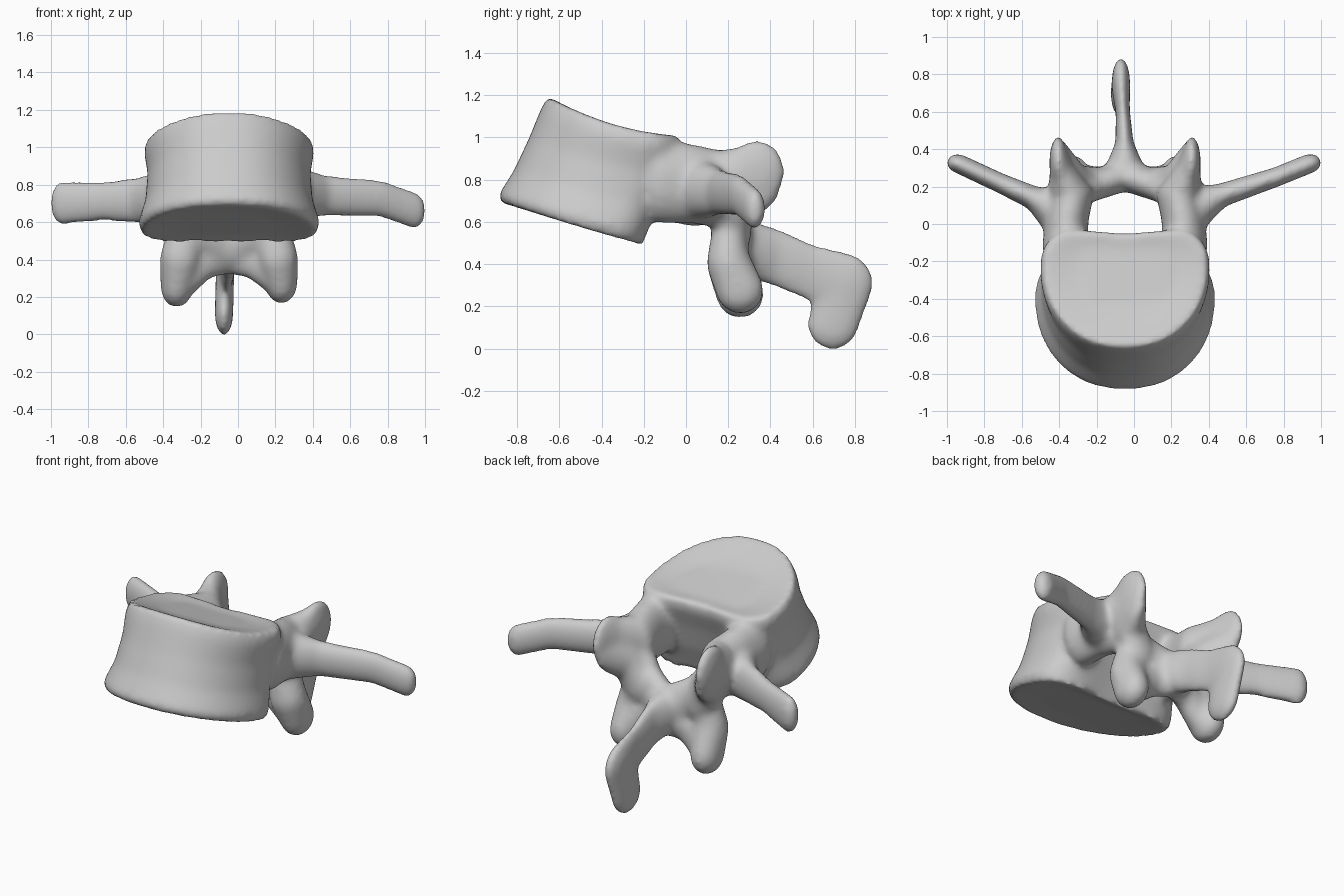
import bpy, bmesh
from math import sin, cos, pi, copysign
from mathutils import Vector

if "Cube" in bpy.data.objects:
    bpy.data.objects.remove(bpy.data.objects["Cube"], do_unlink=True)

CX = -0.048  # midline of the bone
SEG = 64

bone = bpy.data.materials.new("bone grey")
bone.use_nodes = True
bone.diffuse_color = (0.6, 0.6, 0.6, 1)
bone.node_tree.nodes["Principled BSDF"].inputs["Base Color"].default_value = (0.6, 0.6, 0.6, 1)


def add_object(name, bm):
    mesh = bpy.data.meshes.new(name)
    bmesh.ops.recalc_face_normals(bm, faces=bm.faces)
    bm.to_mesh(mesh)
    bm.free()
    mesh.materials.append(bone)
    ob = bpy.data.objects.new(name, mesh)
    bpy.context.collection.objects.link(ob)
    return ob


def limb(name, blobs):
    """Chain of ellipsoids (centre, radii), each pair wrapped in a convex hull."""
    bm = bmesh.new()
    for pair in zip(blobs, blobs[1:]):
        part = bmesh.new()
        for centre, radii in pair:
            made = bmesh.ops.create_icosphere(part, subdivisions=3, radius=1)["verts"]
            for v in made:
                v.co = Vector(centre) + v.co * Vector(radii)
        bmesh.ops.delete(part, geom=part.faces[:], context="FACES_ONLY")
        hull = bmesh.ops.convex_hull(part, input=part.verts)
        inner = [g for g in hull["geom_interior"] if isinstance(g, bmesh.types.BMVert)]
        bmesh.ops.delete(part, geom=inner, context="VERTS")
        temp = bpy.data.meshes.new("temp")
        part.to_mesh(temp)
        part.free()
        bm.from_mesh(temp)
        bpy.data.meshes.remove(temp)
    return add_object(name, bm)


def body_ring(bm, front, rear, z_front, z_rear, half, bow, scale=1.0, lift=0.0):
    """Kidney outline on a tilted, sagging plane: round in front, hollow behind."""
    ring = []
    mid = front + (rear - front) * 0.62
    for i in range(SEG):
        a = 2 * pi * i / SEG
        c, s = cos(a), sin(a)
        x = half * copysign(abs(c) ** 0.9, c) * scale
        if s < 0:
            y = mid + (mid - front) * s
        else:
            y = mid + (rear - mid) * s ** 0.65 - 0.07 * s ** 6
        y = mid + (y - mid) * scale
        u = (y - front) / (rear - front)
        u += bow * u * (1 - u)
        ring.append(bm.verts.new((CX + x, y, z_front + (z_rear - z_front) * u + lift)))
    return ring


# Drum-shaped body with flared rims and slightly dished ends
bm = bmesh.new()
bottom = (-0.875, -0.155, 0.69, 0.475, 0.47, 0.1)
top = (-0.655, 0.02, 1.2, 1.015, 0.44, 1.0)
rings = [body_ring(bm, *bottom, 0.6, 0.02),
         body_ring(bm, *bottom, 0.9, 0.008),
         body_ring(bm, *bottom),
         body_ring(bm, -0.89, -0.13, 0.73, 0.54, 0.483, 0.1),
         body_ring(bm, -0.815, -0.08, 0.85, 0.66, 0.447, 0.3),
         body_ring(bm, -0.745, -0.03, 1.0, 0.82, 0.435, 0.5),
         body_ring(bm, -0.69, 0.02, 1.135, 0.95, 0.455, 0.9),
         body_ring(bm, *top),
         body_ring(bm, *top, 0.9, -0.003),
         body_ring(bm, *top, 0.6, -0.012)]
for lo, hi in zip(rings, rings[1:]):
    for i in range(SEG):
        j = (i + 1) % SEG
        bm.faces.new((lo[i], lo[j], hi[j], hi[i]))
bm.faces.new(rings[0][::-1])
bm.faces.new(rings[-1])
parts = [add_object("vertebral_body", bm)]

# Paired parts of the arch, laid out for both sides; the right lower joint hangs lower
for side, s, drop in (("left", 1, 0.0), ("right", -1, 0.02)):
    def at(x, y, z):
        return (CX + s * x, y, z)

    parts += [
        limb(side + "_pedicle", [
            (at(0.32, -0.12, 0.795), (0.125, 0.1, 0.2)),
            (at(0.31, 0.02, 0.785), (0.115, 0.1, 0.19)),
            (at(0.28, 0.16, 0.76), (0.115, 0.08, 0.185))]),
        limb(side + "_upper_joint", [
            (at(0.295, 0.17, 0.79), (0.115, 0.07, 0.155)),
            (at(0.335, 0.27, 0.81), (0.068, 0.09, 0.155)),
            (at(0.357, 0.335, 0.84), (0.048, 0.135, 0.155))]),
        # Flange carrying the upper joint down onto the lamina
        limb(side + "_joint_flange", [
            (at(0.345, 0.335, 0.77), (0.05, 0.115, 0.12)),
            (at(0.28, 0.24, 0.69), (0.095, 0.08, 0.12)),
            (at(0.21, 0.235, 0.56), (0.10, 0.075, 0.12))]),
        limb(side + "_lamina", [
            (at(0.265, 0.165, 0.70), (0.105, 0.075, 0.13)),
            (at(0.18, 0.20, 0.58), (0.11, 0.08, 0.13)),
            (at(0.0, 0.26, 0.48), (0.08, 0.085, 0.14))]),
        limb(side + "_lower_joint", [
            (at(0.23, 0.2, 0.54), (0.10, 0.08, 0.13)),
            (at(0.26, 0.2, 0.41), (0.11, 0.105, 0.12)),
            (at(0.28, 0.255, 0.28 - drop), (0.088, 0.115, 0.115))]),
        # Web arching from the lower joint to the midline
        limb(side + "_lower_web", [
            (at(0.23, 0.235, 0.325 - drop), (0.08, 0.08, 0.10)),
            (at(0.12, 0.24, 0.41), (0.07, 0.065, 0.11)),
            (at(0.0, 0.28, 0.45), (0.07, 0.06, 0.125))]),
    ]

# Side wings, the right one held a little higher at its tip
parts += [
    limb("right_wing", [
        ((-0.38, 0.03, 0.73), (0.10, 0.15, 0.15)),
        ((-0.53, 0.135, 0.72), (0.06, 0.065, 0.125)),
        ((-0.72, 0.22, 0.715), (0.06, 0.052, 0.105)),
        ((-0.945, 0.325, 0.705), (0.06, 0.05, 0.118))]),
    limb("left_wing", [
        ((0.28, 0.05, 0.76), (0.10, 0.14, 0.15)),
        ((0.46, 0.15, 0.745), (0.06, 0.065, 0.11)),
        ((0.76, 0.25, 0.73), (0.06, 0.052, 0.1)),
        ((0.945, 0.325, 0.665), (0.06, 0.052, 0.1))]),
    # Rear spine: thin blade ending in a drooping thick edge
    limb("rear_spine", [
        ((-0.05, 0.28, 0.48), (0.11, 0.085, 0.135)),
        ((-0.05, 0.41, 0.44), (0.05, 0.075, 0.14)),
        ((-0.06, 0.60, 0.36), (0.038, 0.07, 0.14)),
        ((-0.07, 0.75, 0.315), (0.05, 0.14, 0.145)),
        ((-0.075, 0.695, 0.115), (0.05, 0.125, 0.12))]),
]

# Fuse all parts into one continuous bone and soften the seams
bpy.ops.object.select_all(action="DESELECT")
for ob in parts:
    ob.select_set(True)
bpy.context.view_layer.objects.active = parts[0]
bpy.ops.object.join()
vertebra = bpy.context.view_layer.objects.active
vertebra.name = "vertebra"
fuse = vertebra.modifiers.new("fuse", "REMESH")
fuse.mode = "VOXEL"
fuse.voxel_size = 0.016
soften = vertebra.modifiers.new("soften", "SMOOTH")
soften.factor = 0.5
soften.iterations = 20
for name in ("fuse", "soften"):
    bpy.ops.object.modifier_apply(modifier=name)

# Settle on the ground, centred
mesh = vertebra.data
corners = [[pick(v.co[k] for v in mesh.vertices) for k in range(3)] for pick in (min, max)]
low, high = map(Vector, corners)
base = (low + high) / 2
base.z = low.z
for v in mesh.vertices:
    v.co -= base
mesh.materials.clear()
mesh.materials.append(bone)
bpy.ops.object.shade_smooth()
